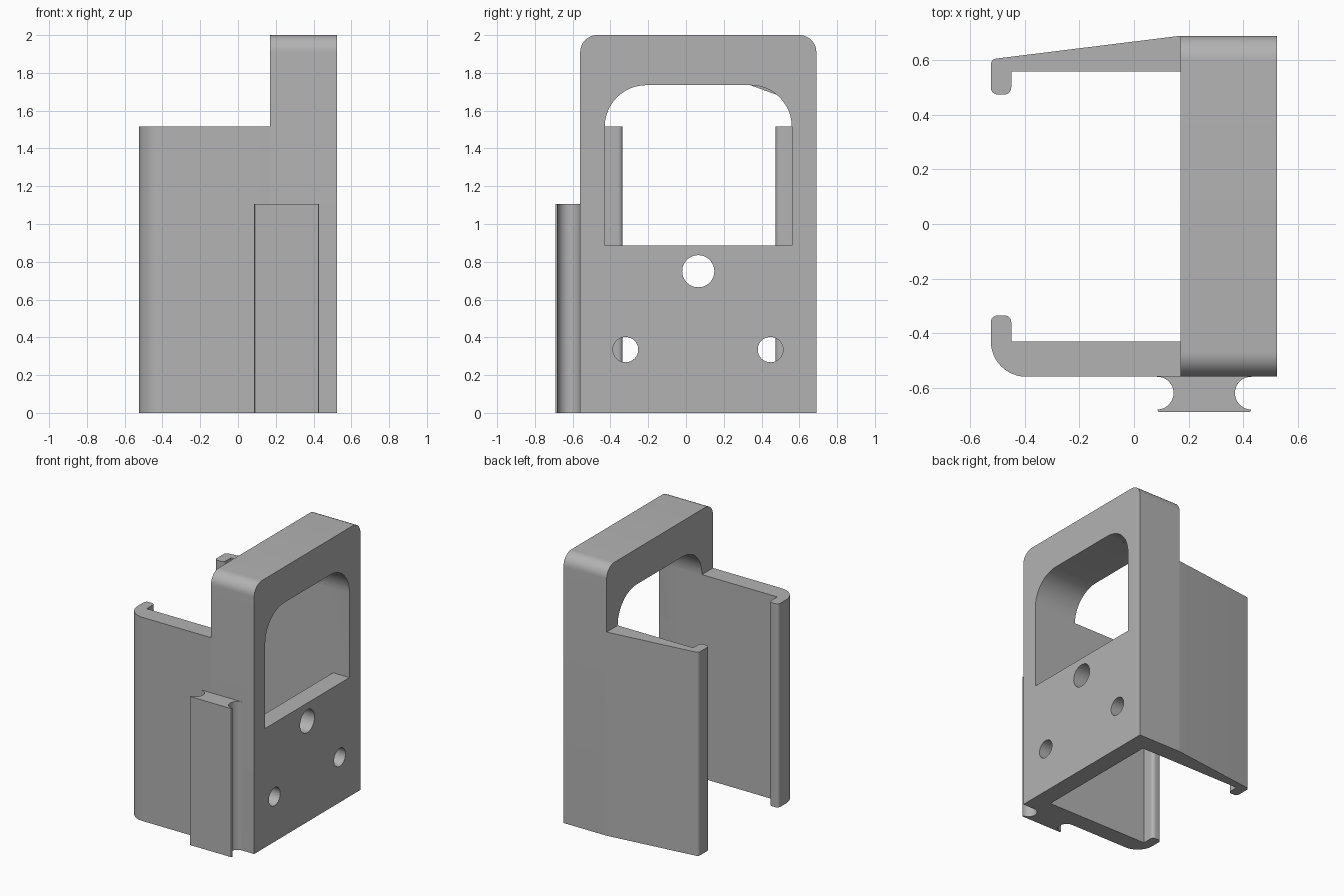
import bpy, bmesh, math
from mathutils import Vector

cube = bpy.data.objects.get("Cube")
if cube:
    bpy.data.objects.remove(cube, do_unlink=True)

grey = bpy.data.materials.new("plain grey")
grey.use_nodes = True
grey.diffuse_color = (0.45, 0.45, 0.45, 1)
grey.node_tree.nodes["Principled BSDF"].inputs["Base Color"].default_value = (0.45, 0.45, 0.45, 1)


def rounded(corners, steps=12):
    """Turn (u, v, radius) corners into an outline with filleted corners."""
    out = []
    for i, (u, v, r) in enumerate(corners):
        p = Vector((u, v))
        if r == 0:
            out.append(p)
            continue
        a = (Vector(corners[i - 1][:2]) - p).normalized()
        b = (Vector(corners[(i + 1) % len(corners)][:2]) - p).normalized()
        half = a.angle(b) / 2
        centre = p + (a + b).normalized() * (r / math.sin(half))
        start = p + a * (r / math.tan(half)) - centre
        end = p + b * (r / math.tan(half)) - centre
        sweep = start.angle(end)
        for k in range(steps + 1):
            t = k / steps
            out.append(centre + (start * math.sin((1 - t) * sweep)
                                 + end * math.sin(t * sweep)) / math.sin(sweep))
    return out


def arc(u, v, r, a0, a1, steps=24):
    angles = [math.radians(a0 + (a1 - a0) * k / steps) for k in range(steps + 1)]
    return [Vector((u + r * math.cos(a), v + r * math.sin(a))) for a in angles]


def extrude(name, outline, axis, lo, hi):
    """Extrude an outline along z (outline in x, y) or along x (outline in y, z)."""
    bm = bmesh.new()
    place = (lambda p: (p[0], p[1], lo)) if axis == "z" else (lambda p: (lo, p[0], p[1]))
    face = bm.faces.new([bm.verts.new(place(p)) for p in outline])
    moved = bmesh.ops.extrude_face_region(bm, geom=[face])["geom"]
    shift = Vector((0, 0, hi - lo)) if axis == "z" else Vector((hi - lo, 0, 0))
    bmesh.ops.translate(bm, vec=shift, verts=[g for g in moved if isinstance(g, bmesh.types.BMVert)])
    bmesh.ops.recalc_face_normals(bm, faces=bm.faces)
    mesh = bpy.data.meshes.new(name)
    bm.to_mesh(mesh)
    bm.free()
    mesh.materials.append(grey)
    obj = bpy.data.objects.new(name, mesh)
    bpy.context.collection.objects.link(obj)
    return obj


def cut(target, cutters):
    """Subtract the cutters, bake the result and remove the cutters."""
    for c in cutters:
        c.hide_render = True
        mod = target.modifiers.new("cut", "BOOLEAN")
        mod.operation, mod.solver, mod.object = "DIFFERENCE", "EXACT", c
    graph = bpy.context.evaluated_depsgraph_get()
    mesh = bpy.data.meshes.new_from_object(target.evaluated_get(graph))
    target.modifiers.clear()
    target.data = mesh
    for c in cutters:
        bpy.data.objects.remove(c, do_unlink=True)


SPLIT, SIDE = 0.17, 0.525
FRONT, BACK = -0.56, 0.69
IN_FRONT, IN_BACK = -0.43, 0.56


def arch(bottom):
    return rounded([(IN_FRONT, bottom, 0), (IN_BACK, bottom, 0),
                    (IN_BACK, 1.735, 0.22), (IN_FRONT, 1.735, 0.22)])


# Upright frame with a cavity behind the mounting plate, window and screw holes
frame = extrude("frame", rounded([(FRONT, 0, 0), (BACK, 0, 0), (BACK, 2, 0.09), (FRONT, 2, 0.09)]),
                "x", SPLIT, SIDE)
cutters = [extrude("cavity_cutter", arch(-0.1), "x", 0, 0.39),
           extrude("window_cutter", arch(0.885), "x", 0.1, 0.7)]
for y, z, r in ((0.065, 0.75, 0.085), (-0.32, 0.335, 0.067), (0.447, 0.335, 0.067)):
    cutters.append(extrude("hole_cutter", arc(y, z, r, 0, 352.5, 47), "x", 0.2, 0.7))
cut(frame, cutters)

# Side arms ending in inward hooks
ARM_TOP, HOOK = 1.515, -0.45
back_arm = extrude("back_arm", rounded([
    (SPLIT, BACK, 0), (-SIDE, 0.604, 0.022), (-SIDE, 0.475, 0.025),
    (HOOK, 0.475, 0.025), (HOOK, IN_BACK, 0), (SPLIT, IN_BACK, 0)]), "z", 0, ARM_TOP)
front_arm = extrude("front_arm", rounded([
    (SPLIT, FRONT, 0), (-SIDE, FRONT, 0.13), (-SIDE, -0.335, 0.025),
    (HOOK, -0.335, 0.025), (HOOK, IN_FRONT, 0), (SPLIT, IN_FRONT, 0)]), "z", 0, ARM_TOP)

# Grooved rail on the front
rail = extrude("rail", arc(0.085, -0.62, 0.06, 90, -90)
               + [(0.09, -0.69), (0.425, -0.69)]
               + arc(0.43, -0.62, 0.06, 270, 90), "z", 0, 1.105)

bpy.ops.object.select_all(action="DESELECT")
for obj in (frame, back_arm, front_arm, rail):
    obj.select_set(True)
bpy.context.view_layer.objects.active = frame
bpy.ops.object.shade_smooth_by_angle(angle=math.radians(30))
